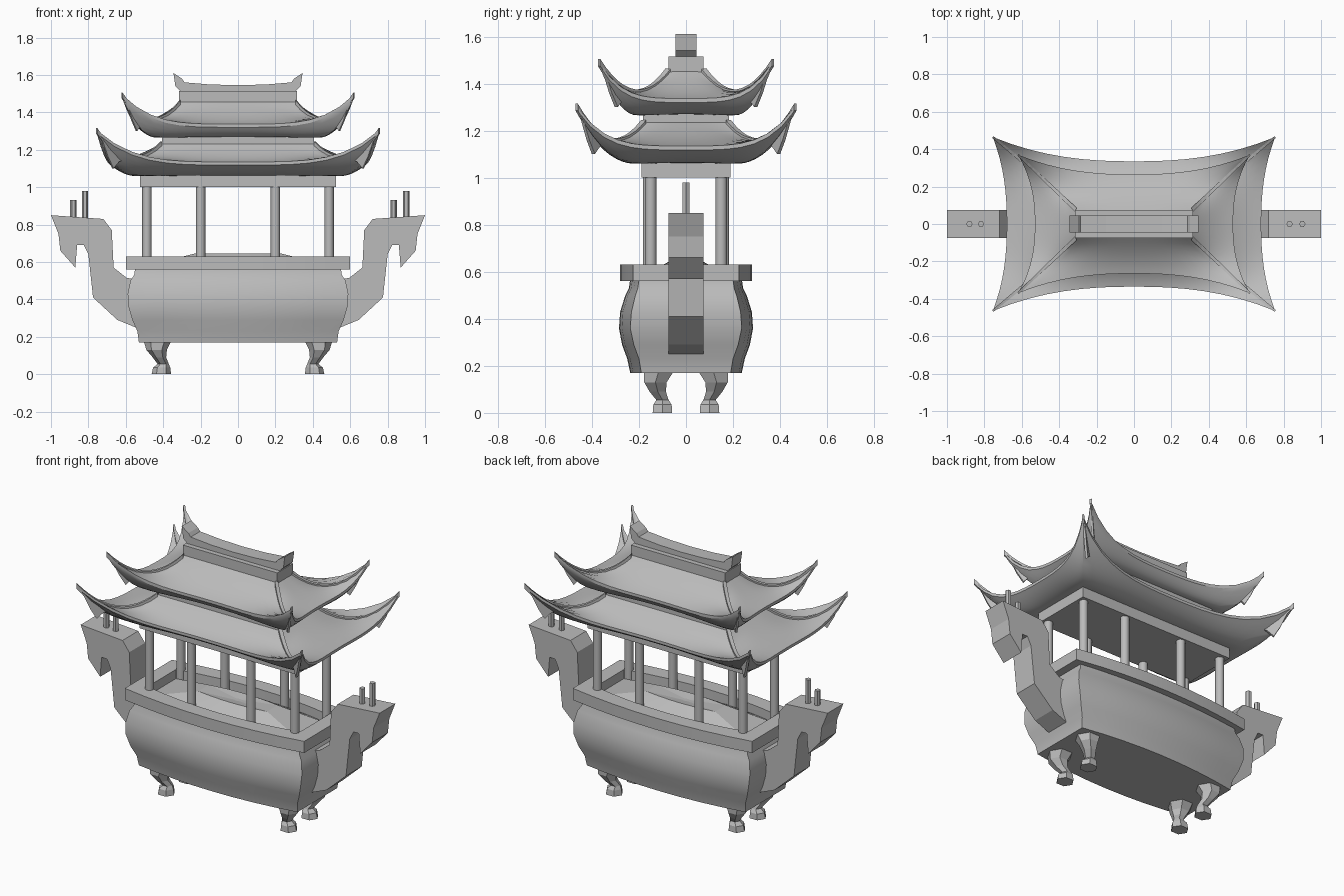
import bpy, bmesh, math
from mathutils import Vector

cube = bpy.data.objects.get("Cube")
if cube:
    bpy.data.objects.remove(cube)

stone = bpy.data.materials.new("grey_stone")
stone.use_nodes = True
GREY = (0.5, 0.5, 0.5, 1)
stone.diffuse_color = GREY
stone.node_tree.nodes["Principled BSDF"].inputs["Base Color"].default_value = GREY


def finish(name, bm, smooth=None):
    bmesh.ops.remove_doubles(bm, verts=bm.verts, dist=0.0005)
    bmesh.ops.recalc_face_normals(bm, faces=bm.faces)
    mesh = bpy.data.meshes.new(name)
    bm.to_mesh(mesh)
    bm.free()
    mesh.materials.append(stone)
    ob = bpy.data.objects.new(name, mesh)
    bpy.context.collection.objects.link(ob)
    if smooth:
        bpy.ops.object.select_all(action='DESELECT')
        ob.select_set(True)
        bpy.context.view_layer.objects.active = ob
        bpy.ops.object.shade_smooth_by_angle(angle=math.radians(smooth))
    return ob


def loft(bm, rings, caps=True, closed=True):
    """Bridge rings of equal point count with quads."""
    vs = [[bm.verts.new(p) for p in r] for r in rings]
    n = len(vs[0])
    for a, b in zip(vs, vs[1:]):
        for i in range(n if closed else n - 1):
            j = (i + 1) % n
            bm.faces.new((a[i], a[j], b[j], b[i]))
    if caps:
        bm.faces.new(vs[0])
        bm.faces.new(vs[-1])


def plan(hx, corner_y, mid_y, z, n=8):
    """Plan outline with straight ends and bowed long sides."""
    us = [-1 + 2 * i / n for i in range(n + 1)]
    side = [(u * hx, -(corner_y + (mid_y - corner_y) * (1 - u * u)), z) for u in us]
    return side + [(-x, -y, z) for x, y, z in side]


def box(name, hx, hy, z0, z1):
    bm = bmesh.new()
    loft(bm, [[(-hx, -hy, z), (hx, -hy, z), (hx, hy, z), (-hx, hy, z)] for z in (z0, z1)])
    return finish(name, bm)


def extrude_profile(name, pts, hy):
    """Front-facing silhouette extruded along y."""
    bm = bmesh.new()
    loft(bm, [[(x, y, z) for x, z in pts] for y in (-hy, hy)])
    return finish(name, bm)


def post(name, x, y, z0, z1, r, n):
    bm = bmesh.new()
    loft(bm, [[(x + r * math.cos(k * math.tau / n), y + r * math.sin(k * math.tau / n), z)
               for k in range(n)] for z in (z0, z1)])
    return finish(name, bm, 50)


# Bowl: z, half length, corner depth, middle depth
bowl = [(.17, .53, .19, .237), (.23, .538, .2, .25), (.29, .565, .222, .272),
        (.36, .585, .237, .285), (.43, .59, .232, .28), (.5, .575, .215, .258),
        (.53, .555, .205, .243), (.565, .55, .2, .238)]
bm = bmesh.new()
loft(bm, [plan(hx, c, m, z) for z, hx, c, m in bowl])
finish("bowl", bm, 40)

# Rim with a recessed opening
bm = bmesh.new()
outer, inner = (.6, .225, .28), (.51, .135, .19)
loft(bm, [plan(*inner, .56), plan(*outer, .56), plan(*outer, .63),
          plan(*inner, .63), plan(*inner, .56)], caps=False)
finish("rim", bm, 30)

# Ash bed with a low mound
bm = bmesh.new()
loft(bm, [plan(*inner, .575), plan(.23, .05, .07, .645), plan(.02, .01, .015, .635)])
finish("ash_bed", bm)

# Feet: z, centre x, centre y, half sizes
foot = [(.18, .43, .115, .075, .075), (.13, .435, .13, .055, .055),
        (.09, .42, .12, .036, .04), (.055, .4, .1, .03, .03),
        (.035, .408, .1, .046, .045), (0, .41, .1, .052, .048)]
for sx in (-1, 1):
    for sy in (-1, 1):
        bm = bmesh.new()
        loft(bm, [[(sx * (cx + a * math.cos(k * math.tau / 6)),
                    sy * (cy + b * math.sin(k * math.tau / 6)), z) for k in range(6)]
                  for z, cx, cy, a, b in foot])
        finish("foot", bm)

# Beast-head handles
head = [(1, .85), (.72, .83), (.675, .77), (.665, .57), (.595, .515), (.5, .5),
        (.5, .25), (.54, .247), (.645, .29), (.775, .41), (.8, .64), (.825, .69),
        (.86, .69), (.87, .57), (.95, .66), (.96, .75)]
for s, name in ((1, "left_handle"), (-1, "right_handle")):
    extrude_profile(name, [(s * x, z) for x, z in head], .075)
for x, top in ((-.88, .93), (-.818, .98), (.832, .93), (.9, .98)):
    post("horn", x, 0, .8, top, .017, 6)

# Pillars and the beam they carry
for sx in (-1, 1):
    for sy in (-1, 1):
        post("corner_pillar", sx * .487, sy * .15, .57, 1.01, .025, 10)
        post("middle_pillar", sx * .2, sy * .16, .57, 1.01, .025, 10)
box("beam", .525, .19, 1.0, 1.064)


def roof(name, top, eave, corner, base, hook_z):
    """Hipped roof with upswept corners; sizes are (x, y, z) half extents."""
    lip, n, m = .017, 16, 8

    def point(axis, u, v, start, drop, bend):
        a = abs(u)
        o = 1 - axis
        out = eave[o] + (corner[o] - eave[o]) * a ** 2.4
        ze = eave[2] + (corner[2] - eave[2]) * a ** 4 - drop
        p = [0, 0, 0]
        p[axis] = u * (start[axis] + (corner[axis] - start[axis]) * v)
        p[o] = start[o] + (out - start[o]) * v
        p[2] = start[2] + (ze - start[2]) * v - (.015 + bend * a ** 3) * 4 * v * (1 - v)
        return p

    bm = bmesh.new()
    for axis in (0, 1):
        for s in (-1, 1):
            rows = []
            for start, drop, bend, vs in ((top, 0, .095, range(m + 1)),
                                          (base, lip, .055, range(m, -1, -1))):
                for k in vs:
                    row = [point(axis, -1 + 2 * i / n, k / m, start, drop, bend)
                           for i in range(n + 1)]
                    for p in row:
                        p[1 - axis] *= s
                    rows.append(row)
            loft(bm, rows, caps=False, closed=False)
    finish(name, bm, 30)

    # Hip ribs with a hook hanging under each upswept tip
    for sx in (-1, 1):
        for sy in (-1, 1):
            bm = bmesh.new()
            rings = []
            for k in range(13):
                v = k / 12
                x, y, z = point(0, 1, v, top, 0, .095)
                w = .012 * (1 - .5 * v)
                low = z - .02
                if .6 < v < .95:
                    low -= (z - .02 - hook_z) * max(0, 1 - abs(v - .75) / .15)
                side = Vector((-y, x, 0)).normalized() * w
                rings.append([(sx * (x + e * side.x), sy * (y + e * side.y), h)
                              for e, h in ((-1, low), (1, low), (1, z + .01), (-1, z + .01))])
            loft(bm, rings)
            finish(name + "_hip_rib", bm)


# Two roof tiers, the neck between them and the ridge
roof("lower_roof", (.41, .18, 1.235), (.68, .335, 1.135), (.755, .465, 1.305),
     (.525, .19, 1.063), 1.1)
box("neck", .405, .183, 1.2, 1.272)
roof("upper_roof", (.31, .075, 1.455), (.53, .265, 1.337), (.62, .37, 1.495),
     (.405, .183, 1.27), 1.3)
box("ridge_base", .315, .075, 1.43, 1.515)
cap = [(.305, 1.51), (.335, 1.54), (.345, 1.61), (.3, 1.58), (.285, 1.56), (.15, 1.549)]
extrude_profile("ridge_cap", cap + [(0, 1.545)] + [(-x, z) for x, z in reversed(cap)], .045)
